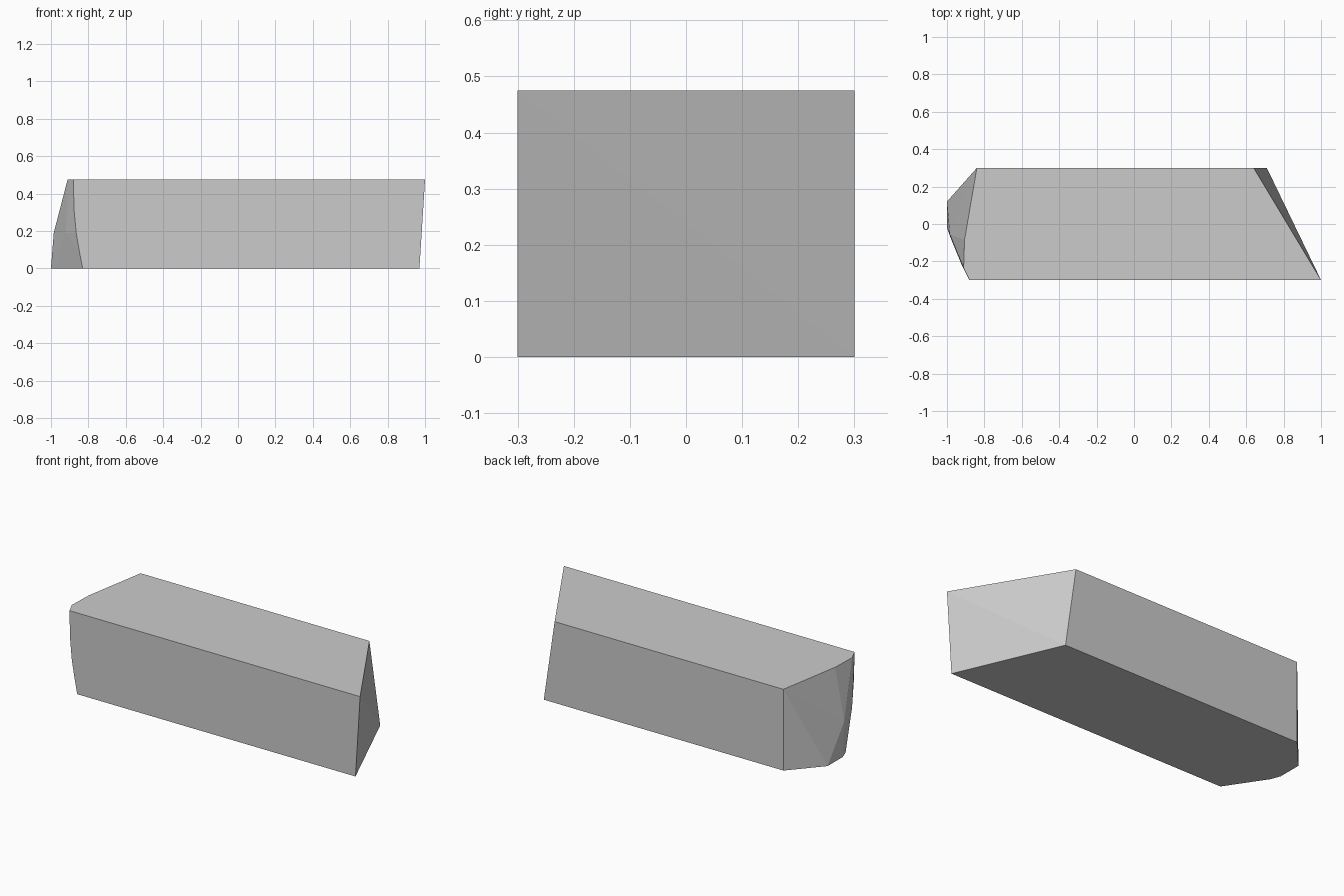
import bpy, bmesh, math

cube = bpy.data.objects.get("Cube")
if cube:
    bpy.data.objects.remove(cube, do_unlink=True)

HEIGHT = 0.475
HALF_DEPTH = 0.3

# Light grey material
grey = bpy.data.materials.new("light grey")
grey.use_nodes = True
colour = (0.6, 0.6, 0.6, 1.0)
grey.diffuse_color = colour
bsdf = next(n for n in grey.node_tree.nodes if n.type == 'BSDF_PRINCIPLED')
bsdf.inputs["Base Color"].default_value = colour

# Cross-sections by height: worn rounded end, running from back to front (x, y)
rounded_end = {
    0.0: [(-0.84, 0.3), (-1.0, 0.12), (-1.0, -0.02), (-0.98, -0.075), (-0.83, -0.3)],
    0.09: [(-0.848, -0.3)],
    0.19: [(-0.985, -0.055), (-0.922, -0.217), (-0.865, -0.3)],
    0.32: [(-0.877, -0.3)],
    HEIGHT: [(-0.84, 0.3), (-0.906, -0.085), (-0.911, -0.235), (-0.88, -0.3)],
}
# Slanted cut end, slightly twisted between bottom and top
slanted_end = {
    0.0: [(0.97, -HALF_DEPTH), (0.71, HALF_DEPTH)],
    HEIGHT: [(1.0, -HALF_DEPTH), (0.64, HALF_DEPTH)],
}

# Block: convex skin stretched between the two ends
bm = bmesh.new()
for sections in (rounded_end, slanted_end):
    for z, outline in sections.items():
        for x, y in outline:
            bm.verts.new((x, y, z))
hull = bmesh.ops.convex_hull(bm, input=bm.verts[:])
loose = [v for v in bm.verts if not v.link_faces]
bmesh.ops.delete(bm, geom=loose, context='VERTS')
# Merge coplanar triangles into clean flat faces
bmesh.ops.dissolve_limit(bm, angle_limit=math.radians(0.5),
                         verts=bm.verts[:], edges=bm.edges[:])
bmesh.ops.recalc_face_normals(bm, faces=bm.faces[:])

mesh = bpy.data.meshes.new("block")
bm.to_mesh(mesh)
bm.free()
mesh.materials.append(grey)
block = bpy.data.objects.new("block", mesh)
bpy.context.collection.objects.link(block)
